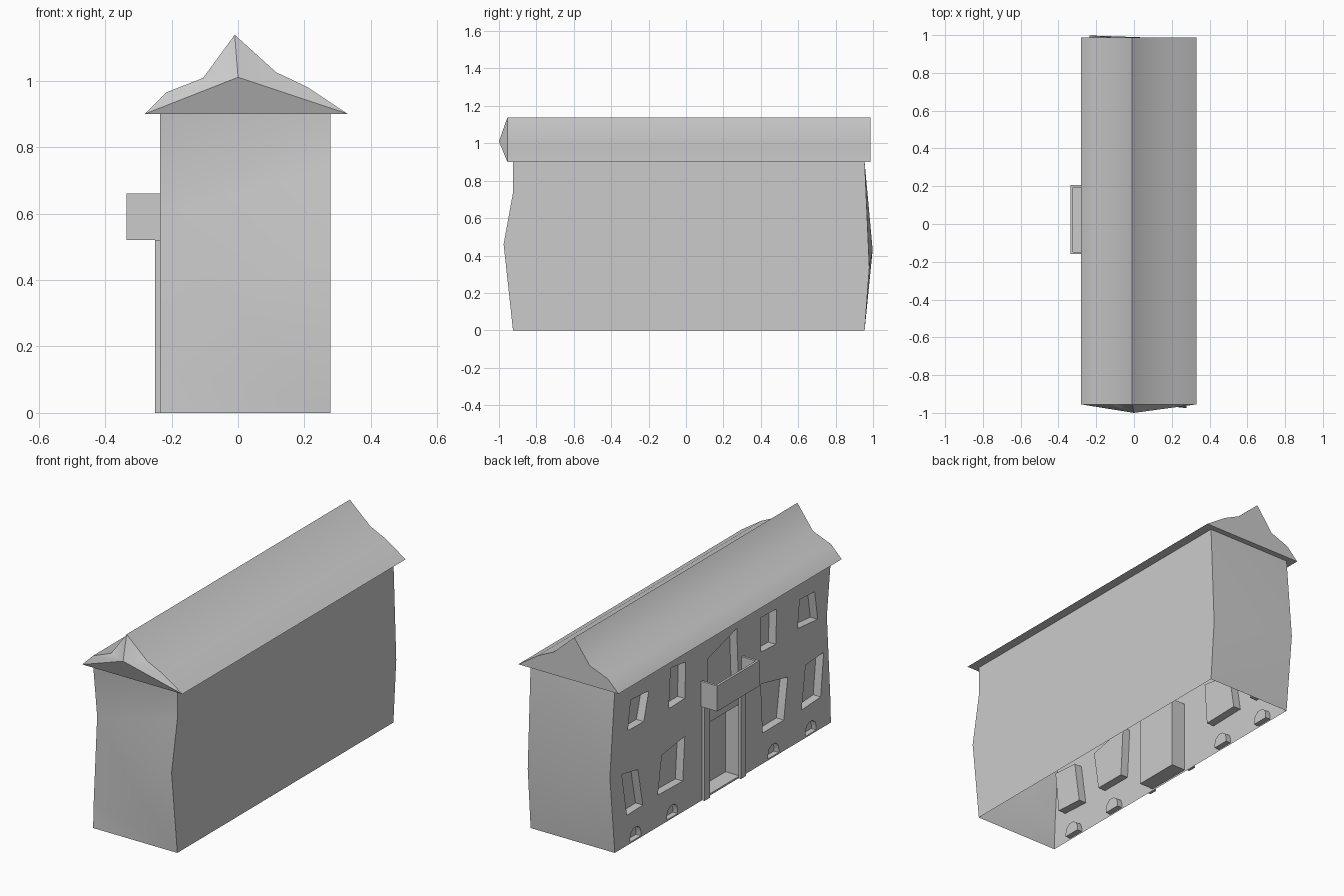
import bpy, bmesh, math

if "Cube" in bpy.data.objects:
    bpy.data.objects.remove(bpy.data.objects["Cube"])

XL, XR = -0.235, 0.278          # left and right wall planes


def make(name, verts, faces):
    bm = bmesh.new()
    vs = [bm.verts.new(v) for v in verts]
    for f in faces:
        bm.faces.new([vs[i] for i in f])
    bmesh.ops.recalc_face_normals(bm, faces=bm.faces)
    me = bpy.data.meshes.new(name)
    bm.to_mesh(me)
    bm.free()
    ob = bpy.data.objects.new(name, me)
    bpy.context.collection.objects.link(ob)
    return ob


def prism(name, a, b):
    """Closed solid between two matching loops of points."""
    n = len(a)
    faces = [list(range(n)), list(range(n, 2 * n))]
    faces += [[i, (i + 1) % n, n + (i + 1) % n, n + i] for i in range(n)]
    return make(name, a + b, faces)


def box(name, x0, x1, y0, y1, z0, z1):
    loop = [(y0, z0), (y1, z0), (y1, z1), (y0, z1)]
    return prism(name, [(x0, y, z) for y, z in loop], [(x1, y, z) for y, z in loop])


def smooth(ob, angle=30):
    bpy.ops.object.select_all(action='DESELECT')
    ob.select_set(True)
    bpy.context.view_layer.objects.active = ob
    bpy.ops.object.shade_smooth_by_angle(angle=math.radians(angle))


# House body with dented, faceted end walls
front_l = [(XL, -.925, 0), (XL, -.92, .14), (XL, -.89, .6), (XL, -.925, .9)]     # 0-3
back_l = [(XL, .955, .9), (XL, .998, .43), (XL, .955, 0)]                        # 4-6
front_r = [(XR, -.925, 0), (XR, -.975, .46), (XR, -.925, .735), (XR, -.925, .9)]  # 7-10
back_r = [(XR, .955, .9), (XR, .98, .335), (XR, .955, 0)]                        # 11-13
mid = [(-.02, -.94, .345)]                                                       # 14
walls = make("house_walls", front_l + back_l + front_r + back_r + mid, [
    range(7), range(7, 14),
    (3, 2, 10), (2, 9, 10), (2, 8, 9), (2, 14, 8), (14, 7, 8),
    (2, 1, 14), (1, 7, 14), (1, 0, 7),
    (6, 5, 13), (5, 12, 13), (5, 11, 12), (5, 4, 11),
    (3, 10, 11, 4), (0, 6, 13, 7)])

# Crooked openings: (y, z) top-left, top-right, bottom-right, bottom-left
windows = [
    (.816, .789, .66, .779, .703, .627, .842, .63),
    (.468, .833, .338, .816, .346, .618, .485, .615),
    (.146, .76, -.106, .83, -.12, .54, .15, .54),
    (-.315, .81, -.454, .806, -.445, .614, -.315, .62),
    (-.654, .78, -.784, .774, -.81, .612, -.636, .628),
    (.894, .409, .755, .383, .711, .17, .85, .167),
    (.546, .381, .346, .41, .364, .17, .581, .175),
    (-.315, .445, -.55, .393, -.515, .17, -.332, .169),
    (-.706, .40, -.862, .41, -.836, .175, -.67, .166)]
openings = [([(w[i], w[i + 1]) for i in range(0, 8, 2)], .045) for w in windows]
# Front door
openings.append(([(.13, .405), (-.13, .405), (-.13, .01), (.13, .01)], .085))
# Arched cellar windows
for yc in (.775, .455, -.425, -.75):
    arch = [(yc + .047 * math.cos(t * math.pi / 5), .03 + .045 * math.sin(t * math.pi / 5))
            for t in range(6)]
    openings.append((arch + [(yc - .047, .008), (yc + .047, .008)], .03))

# Cut the openings as recesses in the left wall
for loop, depth in openings:
    cut = prism("opening_cutter", [(XL - .03, y, z) for y, z in loop],
                [(XL + depth, y, z) for y, z in loop])
    cut.hide_render = True
    mod = walls.modifiers.new("cut", 'BOOLEAN')
    mod.operation, mod.solver, mod.object = 'DIFFERENCE', 'EXACT', cut
    bpy.context.view_layer.objects.active = walls
    bpy.ops.object.modifier_apply(modifier=mod.name)
    bpy.data.objects.remove(cut)

# The house is open underneath
bm = bmesh.new()
bm.from_mesh(walls.data)
floor = [f for f in bm.faces if all(v.co.z < 1e-3 for v in f.verts)]
bmesh.ops.delete(bm, geom=floor, context='FACES')
bm.to_mesh(walls.data)
bm.free()
smooth(walls)

# Wavy roof, pushed out to a point at the front gable
profile = [(-.28, .9), (-.215, .965), (-.105, 1.008), (-.01, 1.138),
           (.115, 1.025), (.21, .98), (.33, .9)]
n = len(profile)
roof_verts = [(x, -.955, z) for x, z in profile] + [(x, .987, z) for x, z in profile]
roof_verts.append((0, -1, 1.01))
roof_faces = [[i, (i + 1) % n, n + (i + 1) % n, n + i] for i in range(n)]
roof_faces += [[i, (i + 1) % n, 2 * n] for i in range(n)]
roof_faces.append(range(n, 2 * n))
smooth(make("roof", roof_verts, roof_faces), 35)

# Balcony: open-topped tray with three parapets
box("balcony_floor", -.335, XL, -.16, .207, .52, .535)
box("balcony_front", -.335, -.322, -.16, .207, .535, .66)
box("balcony_side_a", -.322, XL, -.16, -.147, .535, .66)
box("balcony_side_b", -.322, XL, .194, .207, .535, .66)

# Door posts
for name, y0, y1 in (("door_post_a", .15, .195), ("door_post_b", -.165, -.12)):
    box(name, -.25, XL, y0, y1, 0, .52)
